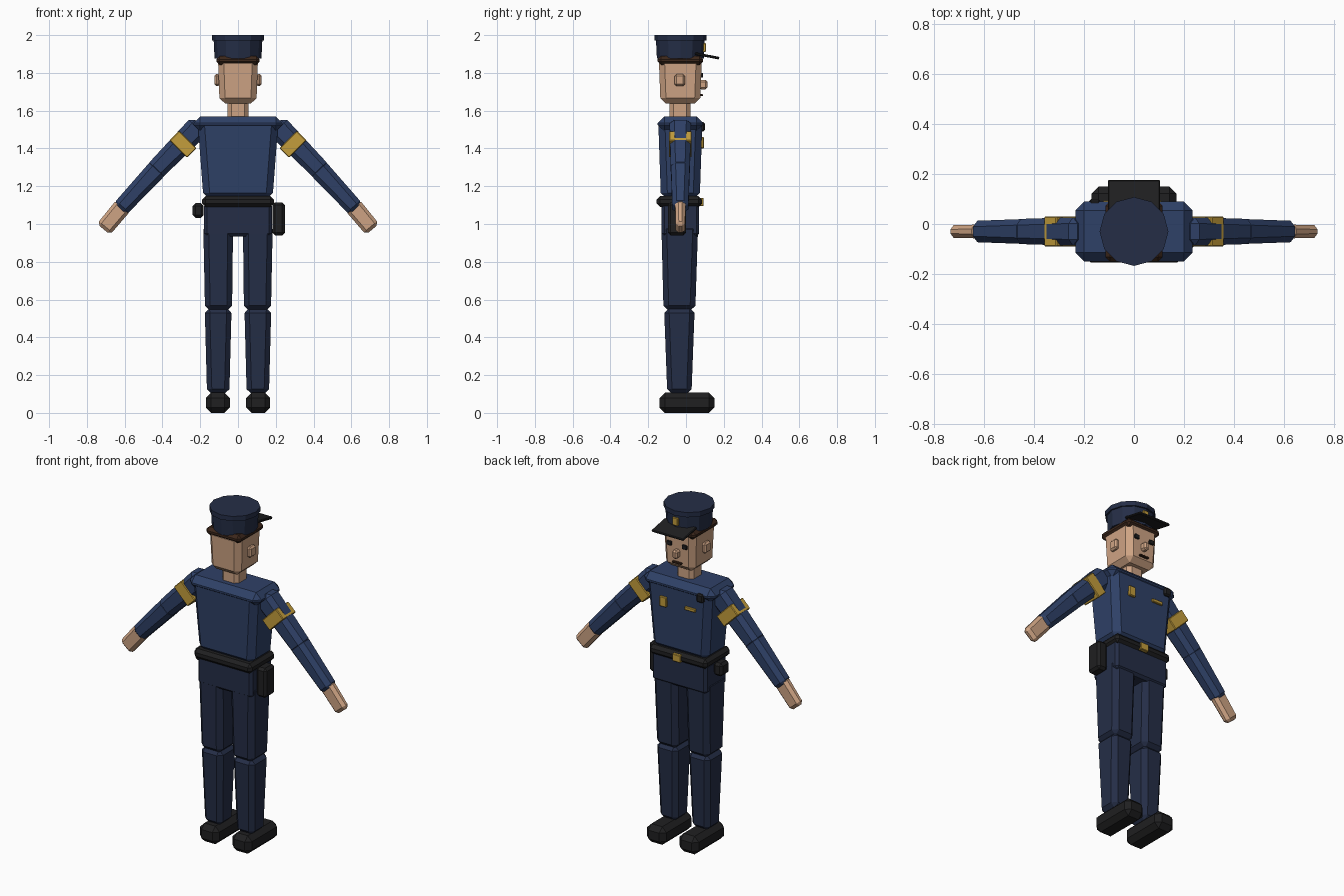
import bpy, bmesh, math
from mathutils import Vector, Matrix

if "Cube" in bpy.data.objects:
    bpy.data.objects.remove(bpy.data.objects["Cube"])


def material(name, rgb):
    m = bpy.data.materials.new(name)
    m.diffuse_color = (*rgb, 1)
    m.use_nodes = True
    m.node_tree.nodes["Principled BSDF"].inputs["Base Color"].default_value = m.diffuse_color
    return m


SHIRT = material("shirt_blue", (0.028, 0.052, 0.135))
PANTS = material("dark_navy", (0.018, 0.027, 0.062))
SKIN = material("skin", (0.62, 0.37, 0.23))
GOLD = material("gold", (0.55, 0.34, 0.045))
BLACK = material("black", (0.014, 0.014, 0.015))
HAIR = material("brown_hair", (0.045, 0.02, 0.011))


def finish(name, bm, mat):
    bmesh.ops.recalc_face_normals(bm, faces=bm.faces)
    mesh = bpy.data.meshes.new(name)
    bm.to_mesh(mesh)
    bm.free()
    mesh.materials.append(mat)
    ob = bpy.data.objects.new(name, mesh)
    bpy.context.collection.objects.link(ob)
    return ob


def limb(name, p, q, size_p, size_q, bevel, mat):
    """Tapered, chamfered block running from p to q; sizes are (across, along y)."""
    p, q = Vector(p), Vector(q)
    side_y = Vector((0, 1, 0))
    side_x = side_y.cross((q - p).normalized())
    bm = bmesh.new()
    rings = []
    for c, (w, d) in ((p, size_p), (q, size_q)):
        rings.append([bm.verts.new(c + side_x * w / 2 * a + side_y * d / 2 * b)
                      for a, b in ((-1, -1), (1, -1), (1, 1), (-1, 1))])
    lo, hi = rings
    bm.faces.new(lo[::-1])
    bm.faces.new(hi)
    for i in range(4):
        j = (i + 1) % 4
        bm.faces.new((lo[i], lo[j], hi[j], hi[i]))
    if bevel:
        bmesh.ops.bevel(bm, geom=bm.edges[:], offset=bevel, segments=1,
                        affect='EDGES', clamp_overlap=True)
    return finish(name, bm, mat)


def box(name, x, y, z, bevel, mat):
    """Chamfered box from (min, max) ranges."""
    cx, cy = sum(x) / 2, sum(y) / 2
    s = (x[1] - x[0], y[1] - y[0])
    return limb(name, (cx, cy, z[0]), (cx, cy, z[1]), s, s, bevel, mat)


def drum(name, r0, r1, z0, z1, mat):
    """Twelve-sided cap section."""
    bm = bmesh.new()
    bmesh.ops.create_cone(bm, cap_ends=True, segments=12, radius1=r0, radius2=r1,
                          depth=z1 - z0,
                          matrix=Matrix.Translation((0, -0.03, (z0 + z1) / 2)))
    return finish(name, bm, mat)


# Torso, shoulders and hips
limb("torso", (0, -0.03, 1.13), (0, -0.03, 1.56), (0.365, 0.205), (0.43, 0.235), 0.035, SHIRT)
box("shoulder_yoke", (-0.235, 0.235), (-0.15, 0.09), (1.49, 1.57), 0.035, SHIRT)
box("hips", (-0.18, 0.18), (-0.13, 0.07), (0.935, 1.11), 0.015, PANTS)

# Belt and its gear
box("belt", (-0.19, 0.19), (-0.155, 0.085), (1.09, 1.147), 0.018, BLACK)
box("belt_buckle", (-0.027, 0.027), (0.07, 0.093), (1.095, 1.138), 0.003, GOLD)
box("holster", (0.183, 0.248), (-0.095, 0.0), (0.94, 1.115), 0.014, BLACK)
box("belt_pouch", (-0.24, -0.183), (-0.07, 0.01), (1.033, 1.11), 0.014, BLACK)

# Chest details
box("chest_badge", (0.065, 0.11), (0.06, 0.095), (1.4, 1.46), 0.004, GOLD)
box("name_bar", (-0.125, -0.055), (0.06, 0.094), (1.42, 1.44), 0.003, GOLD)
box("shoulder_radio", (-0.18, -0.135), (0.05, 0.1), (1.49, 1.54), 0.008, BLACK)

# Neck and head
box("neck", (-0.055, 0.055), (-0.087, 0.023), (1.54, 1.67), 0.02, SKIN)
limb("head", (0, -0.03, 1.637), (0, -0.03, 1.88), (0.195, 0.21), (0.212, 0.228), 0.03, SKIN)
box("nose", (-0.017, 0.017), (0.07, 0.113), (1.713, 1.763), 0.01, SKIN)
box("mouth", (-0.03, 0.03), (0.07, 0.09), (1.677, 1.687), 0.002, HAIR)
box("hair", (-0.115, 0.115), (-0.15, 0.09), (1.842, 1.89), 0.018, HAIR)

# Cap
drum("cap_crown", 0.124, 0.129, 1.875, 1.975, PANTS)
drum("cap_top", 0.138, 0.138, 1.972, 2.0, PANTS)
box("cap_badge", (-0.018, 0.018), (0.085, 0.105), (1.91, 1.957), 0.003, GOLD)
visor = box("cap_visor", (-0.105, 0.105), (-0.065, 0.065), (-0.007, 0.007), 0.004, BLACK)
visor.data.transform(Matrix.Translation((0, 0.112, 1.89)) @ Matrix.Rotation(math.radians(-11), 4, 'X'))

for s, side in ((-1, "left"), (1, "right")):
    # Face sides
    box(side + "_ear", sorted((s * 0.095, s * 0.125)), (-0.06, -0.005), (1.73, 1.793), 0.01, SKIN)
    box(side + "_eye", sorted((s * 0.036, s * 0.066)), (0.07, 0.09), (1.775, 1.8), 0.002, BLACK)
    # Arms
    limb(side + "_upper_arm", (s * 0.2, -0.03, 1.525), (s * 0.447, -0.03, 1.273),
         (0.125, 0.115), (0.105, 0.1), 0.025, SHIRT)
    limb(side + "_arm_band", (s * 0.266, -0.03, 1.447), (s * 0.316, -0.03, 1.397),
         (0.13, 0.12), (0.13, 0.12), 0.004, GOLD)
    limb(side + "_forearm", (s * 0.415, -0.03, 1.305), (s * 0.628, -0.03, 1.075),
         (0.108, 0.1), (0.09, 0.085), 0.024, SHIRT)
    limb(side + "_hand", (s * 0.605, -0.03, 1.1), (s * 0.712, -0.03, 0.972),
         (0.095, 0.055), (0.09, 0.05), 0.017, SKIN)
    # Legs
    limb(side + "_thigh", (s * 0.105, -0.033, 1.0), (s * 0.103, -0.035, 0.54),
         (0.158, 0.195), (0.143, 0.168), 0.028, PANTS)
    limb(side + "_shin", (s * 0.105, -0.035, 0.555), (s * 0.105, -0.035, 0.1),
         (0.142, 0.162), (0.118, 0.128), 0.026, PANTS)
    box(side + "_shoe", sorted((s * 0.043, s * 0.17)), (-0.14, 0.15), (0, 0.107), 0.028, BLACK)
